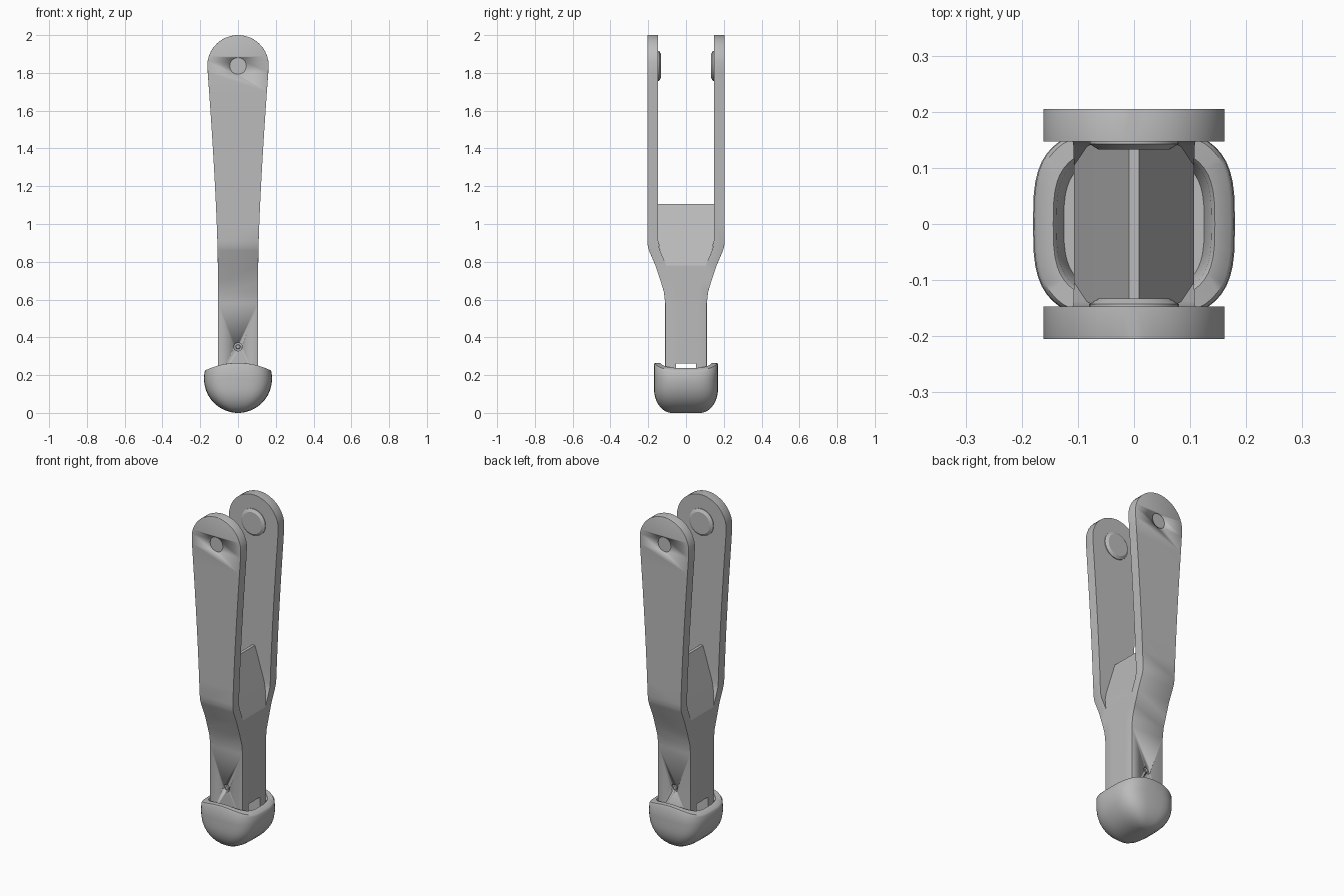
import bpy, bmesh, math
from mathutils import Matrix

cube = bpy.data.objects.get("Cube")
if cube:
    bpy.data.objects.remove(cube, do_unlink=True)

GREY = (0.5, 0.5, 0.5, 1)
metal = bpy.data.materials.new("grey_metal")
metal.use_nodes = True
metal.diffuse_color = GREY
metal.node_tree.nodes["Principled BSDF"].inputs["Base Color"].default_value = GREY

THICK = 0.058      # strap thickness
EYE_Z = 1.837      # centre of the rounded strap end
EYE_R = 0.163
PIN_Z = 0.35
BEND = [(0.15, 0.11), (0.58, 0.11), (0.64, 0.117), (0.70, 0.135), (0.78, 0.162),
        (0.86, 0.196), (0.88, 0.202), (0.91, 0.205), (2.1, 0.205)]


def outer_y(z):
    """Outer face of a strap at height z."""
    for (z0, y0), (z1, y1) in zip(BEND, BEND[1:]):
        if z <= z1:
            return y0 + (y1 - y0) * (z - z0) / (z1 - z0)


def half_width(z):
    return 0.107 + 0.056 * max(0, (z - 0.8) / 1.037) ** 1.4


def loft(bm, rings):
    """Skin closed rings of points and cap both ends."""
    vs = [[bm.verts.new(p) for p in ring] for ring in rings]
    n = len(vs[0])
    for a, b in zip(vs, vs[1:]):
        for i in range(n):
            j = (i + 1) % n
            bm.faces.new((a[i], a[j], b[j], b[i]))
    bm.faces.new(vs[0][::-1])
    bm.faces.new(vs[-1])
    return vs


def finish(bm, name, angle=35):
    bmesh.ops.recalc_face_normals(bm, faces=bm.faces)
    mesh = bpy.data.meshes.new(name)
    bm.to_mesh(mesh)
    bm.free()
    obj = bpy.data.objects.new(name, mesh)
    bpy.context.collection.objects.link(obj)
    mesh.materials.append(metal)
    bpy.ops.object.select_all(action='DESELECT')
    obj.select_set(True)
    bpy.context.view_layer.objects.active = obj
    bpy.ops.object.shade_smooth_by_angle(angle=math.radians(angle))
    return obj


def disc(bm, r1, r2, y0, y1, z, n=24):
    """Round plug along y, radius r1 at y0 and r2 at y1."""
    loft(bm, [[(r * math.cos(k * math.tau / n), y, z + r * math.sin(k * math.tau / n))
               for k in range(n)] for r, y in ((r1, y0), (r2, y1))])


# Two bent straps with rounded ends, mirrored front to back
sections = [(z, half_width(z)) for z, _ in BEND[:-1]]
sections += [(z / 10, half_width(z / 10)) for z in range(10, 19)]
sections += [(EYE_Z + EYE_R * math.sin(math.radians(a)), EYE_R * math.cos(math.radians(a)))
             for a in (8, 18, 28, 38, 48, 58, 67, 76, 83, 88)]

for side, label in ((-1, "front"), (1, "back")):
    bm = bmesh.new()
    rings = []
    for z, w in sections:
        yo, yi = side * outer_y(z), side * (outer_y(z) - THICK)
        rings.append([(-w, yo, z), (w, yo, z), (w, yi, z), (-w, yi, z)])
    vs = loft(bm, rings)
    rim = []
    for a, b in zip(vs, vs[1:]):
        rim += [bm.edges.get((a[0], b[0])), bm.edges.get((a[1], b[1]))]
    rim.append(bm.edges.get((vs[-1][0], vs[-1][1])))
    bmesh.ops.bevel(bm, geom=rim, offset=0.011, segments=2, profile=0.5,
                    affect='EDGES', clamp_overlap=True)
    strap = finish(bm, label + "_strap", 30)

    # Shallow round recesses for the pivot and the retaining pin
    for z, r, depth, tag in ((EYE_Z, 0.044, 0.006, "pivot"), (PIN_Z, 0.022, 0.015, "pin")):
        bm = bmesh.new()
        y = outer_y(z)
        disc(bm, r, r, side * (y - depth), side * (y + 0.03), z)
        cutter = finish(bm, label + "_" + tag + "_cutter")
        cutter.hide_render = True
        cutter.hide_set(True)
        cut = strap.modifiers.new(tag + "_recess", 'BOOLEAN')
        cut.operation = 'DIFFERENCE'
        cut.object = cutter

    bm = bmesh.new()
    disc(bm, 0.014, 0.010, side * 0.09, side * 0.106, PIN_Z, 16)
    finish(bm, label + "_retaining_pin")

    # Chamfered rivet head on the inner face
    bm = bmesh.new()
    disc(bm, 0.080, 0.080, side * 0.15, side * 0.143, EYE_Z)
    disc(bm, 0.080, 0.064, side * 0.143, side * 0.133, EYE_Z)
    finish(bm, label + "_rivet_head", 25)

# Solid core between the straps, tapering to a wedge
bm = bmesh.new()
rings = []
for z, w in [(0.262, 0.107)] + [(z, 0.107) for z, _ in BEND[1:5]] + \
            [(0.86, 0.084), (0.91, 0.069), (1.105, 0.009)]:
    y = 0.07 if z < 0.3 else outer_y(z) - THICK
    rings.append([(-w, -y, z), (w, -y, z), (w, y, z), (-w, y, z)])
loft(bm, rings)
finish(bm, "wedge_core", 10)

# Rounded hollow foot
N = 48


def oval(hx, hy, height):
    """Squarish oval ring; height is a function of x."""
    ring = []
    for k in range(N):
        c, s = math.cos(k * math.tau / N), math.sin(k * math.tau / N)
        x = hx * math.copysign(abs(c) ** 0.62, c)
        ring.append((x, hy * math.copysign(abs(s) ** 0.62, s), height(x)))
    return ring


def rim_height(x):
    return 0.265 - 0.043 * (x / 0.18) ** 2


bm = bmesh.new()
rings = []
for a in (4, 12, 22, 32, 42, 52, 62, 72, 82, 90):
    t = math.radians(a)
    z = 0.18 * (1 - math.cos(t))
    hy = 0.075 + 0.095 * math.sqrt(1 - max(0, 1 - z / 0.13) ** 2)
    rings.append(oval(0.18 * math.sin(t), hy, lambda x, z=z: z))
rings.append(oval(0.178, 0.170, lambda x: rim_height(x) - 0.008))
rings.append(oval(0.172, 0.165, rim_height))
rings.append(oval(0.144, 0.136, rim_height))
rings.append(oval(0.138, 0.130, lambda x: rim_height(x) - 0.010))
rings.append(oval(0.125, 0.120, lambda x: 0.16))
loft(bm, rings)
finish(bm, "foot_cap", 40)
